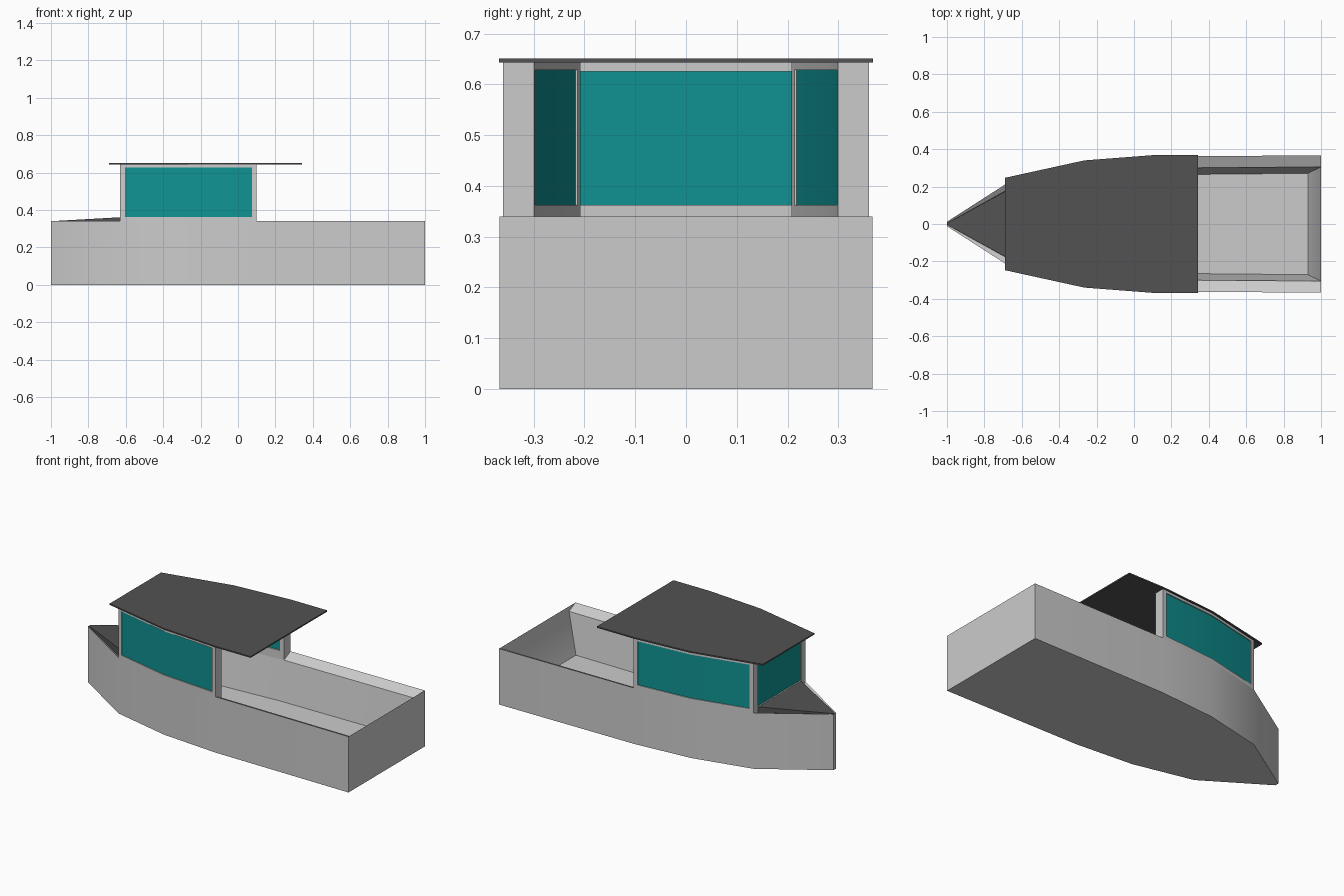
import bpy, bmesh

if "Cube" in bpy.data.objects:
    bpy.data.objects.remove(bpy.data.objects["Cube"])

# Plan stations: x, outer half-width, inner half-width
ST = [(-1, .012, .004), (-.63, .249, .209), (-.265, .332, .275), (.1, .361, .299), (1, .367, .305)]


def material(name, col):
    m = bpy.data.materials.new(name)
    m.diffuse_color = (*col, 1)
    m.use_nodes = True
    m.node_tree.nodes["Principled BSDF"].inputs["Base Color"].default_value = m.diffuse_color
    return m


DARK = material("dark_grey", (.085, .085, .085))
TEAL = material("teal_glass", (.005, .29, .29))


def finish(name, bm, mat=None):
    bmesh.ops.recalc_face_normals(bm, faces=bm.faces[:])
    me = bpy.data.meshes.new(name)
    bm.to_mesh(me)
    bm.free()
    ob = bpy.data.objects.new(name, me)
    bpy.context.collection.objects.link(ob)
    if mat:
        me.materials.append(mat)
    bpy.context.view_layer.objects.active = ob
    ob.select_set(True)
    bpy.ops.object.shade_smooth_by_angle(angle=.52)
    ob.select_set(False)
    return ob


def loft(bm, rings, cap=True):
    """Join closed loops of points; optionally cap both ends."""
    rs = [[bm.verts.new(p) for p in r] for r in rings]
    for a, b in zip(rs, rs[1:]):
        for i in range(len(a)):
            j = (i + 1) % len(a)
            bm.faces.new((a[i], a[j], b[j], b[i]))
    if cap:
        bm.faces.new(rs[0])
        bm.faces.new(rs[-1])
    return rs


def outline(pts):
    """Mirror half-plan points (x, y, z) into a closed loop."""
    return [(x, -y, z) for x, y, z in pts] + [(x, y, z) for x, y, z in reversed(pts)]


def box(name, x0, x1, y, z0, z1, mat=None):
    bm = bmesh.new()
    loft(bm, [outline([(x0, y, z), (x1, y, z)]) for z in (z0, z1)])
    return finish(name, bm, mat)


# Hull: flat bottom, vertical sides, sloping gunwale, hollow interior
floor = [(-.95, .003), (-.62, .174), (-.265, .24), (.1, .263), (.93, .271)]
bm = bmesh.new()
loft(bm, [
    outline([(x, o, 0) for x, o, i in ST]),
    outline([(x, o, .34) for x, o, i in ST]),
    outline([(x, i, .338 if x == -1 else .31) for x, o, i in ST]),
    outline([(x, y, .075) for x, y in floor]),
])
finish("hull", bm)


def widths(x):
    for a, b in zip(ST, ST[1:]):
        if x <= b[0]:
            t = (x - a[0]) / (b[0] - a[0])
            return a[1] + t * (b[1] - a[1]), a[2] + t * (b[2] - a[2])


def wall_strip(bm, side, x0, x1, z_out, z_in, z1, t0=0, t1=1):
    """Piece of the curved cabin wall; t runs from outer to inner face."""
    rings = []
    for x in [x0] + [s[0] for s in ST if x0 < s[0] < x1] + [x1]:
        o, i = widths(x)
        a, b = side * (o + t0 * (i - o)), side * (o + t1 * (i - o))
        rings.append([(x, a, z_out), (x, b, z_in), (x, b, z1), (x, a, z1)])
    loft(bm, rings)


# Cabin side frames and windows
for side, label in ((-1, "right"), (1, "left")):
    bm = bmesh.new()
    wall_strip(bm, side, -.63, .1, .34, .31, .362)
    wall_strip(bm, side, -.63, .1, .628, .628, .644)
    wall_strip(bm, side, -.63, -.605, .362, .362, .628)
    wall_strip(bm, side, .075, .1, .362, .362, .628)
    finish(label + "_cabin_frame", bm)
    bm = bmesh.new()
    wall_strip(bm, side, -.605, .075, .362, .362, .628, .1, .9)
    finish(label + "_window", bm, TEAL)

# Front bulkhead, windscreen and header
box("bulkhead", -.63, -.605, .209, .075, .362)
box("windscreen", -.624, -.611, .209, .362, .625, TEAL)
box("header", -.63, -.605, .209, .625, .644)

# Foredeck wedge
bm = bmesh.new()
loft(bm, [
    outline([(-1, .004, .336), (-.63, .207, .31)]),
    outline([(-1, .004, .34), (-.63, .207, .361)]),
])
finish("foredeck", bm, DARK)

# Roof plate
roof = [(-.69, .247), (-.265, .34), (.1, .368), (.342, .368)]
bm = bmesh.new()
loft(bm, [outline([(x, y, z) for x, y in roof]) for z in (.643, .651)])
finish("roof", bm, DARK)
